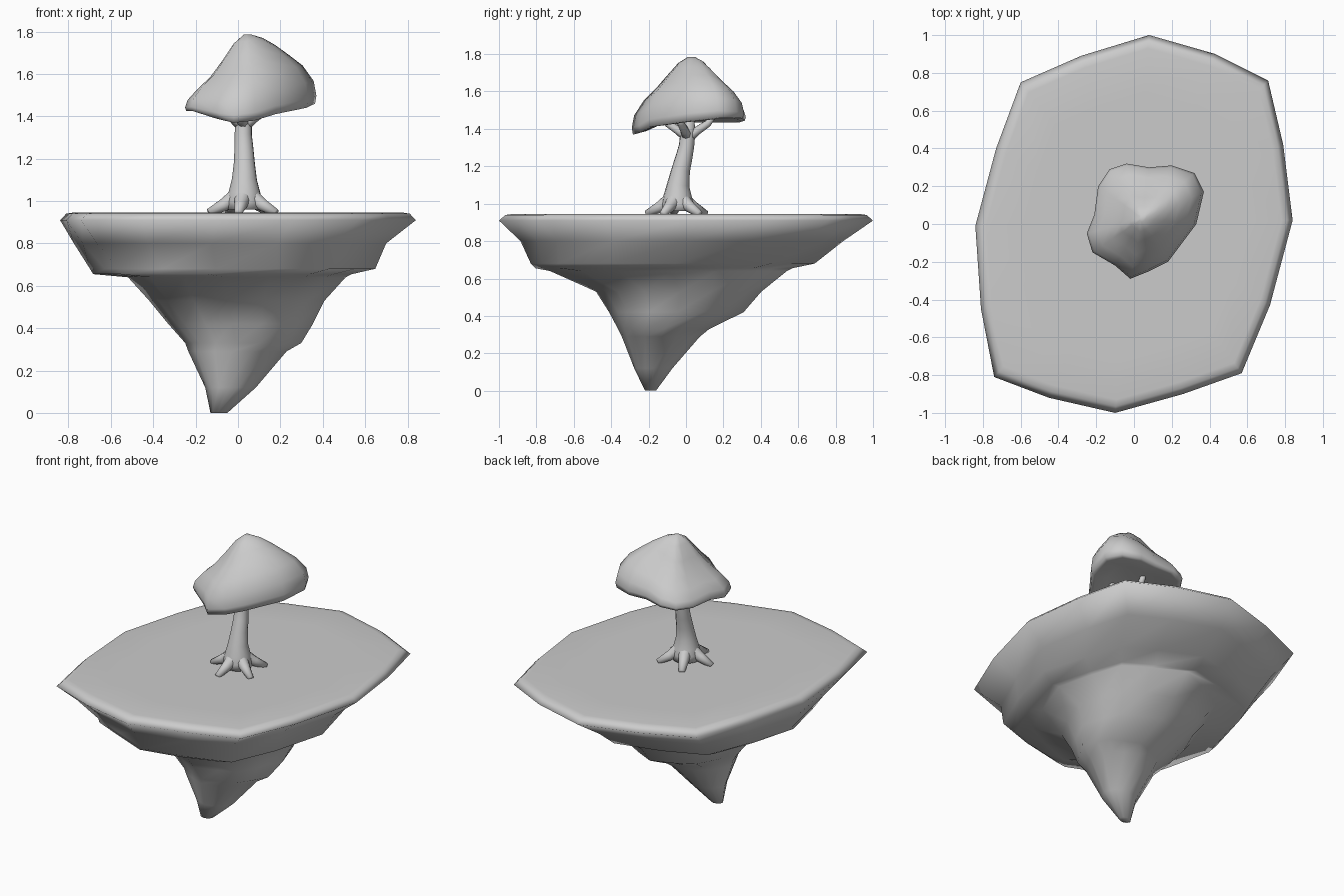
import bpy, bmesh, math
from mathutils import Vector

cube = bpy.data.objects.get("Cube")
if cube:
    bpy.data.objects.remove(cube, do_unlink=True)

grey = bpy.data.materials.new("stone_grey")
grey.use_nodes = True
colour = (0.6, 0.6, 0.6, 1)
grey.diffuse_color = colour
grey.node_tree.nodes["Principled BSDF"].inputs["Base Color"].default_value = colour


def loft(name, rings):
    """Skin a stack of equal-length rings, cap both ends and shade smooth."""
    bm = bmesh.new()
    loops = [[bm.verts.new(p) for p in ring] for ring in rings]
    n = len(loops[0])
    for a, b in zip(loops, loops[1:]):
        for i in range(n):
            j = (i + 1) % n
            bm.faces.new((a[i], a[j], b[j], b[i]))
    bm.faces.new(loops[0])
    bm.faces.new(loops[-1])
    bmesh.ops.recalc_face_normals(bm, faces=bm.faces)
    mesh = bpy.data.meshes.new(name)
    bm.to_mesh(mesh)
    bm.free()
    mesh.materials.append(grey)
    mesh.shade_smooth()
    obj = bpy.data.objects.new(name, mesh)
    bpy.context.collection.objects.link(obj)


def tube(name, path, sides=10):
    """Round limb through (x, y, z, radius) points."""
    pts = [Vector(p[:3]) for p in path]
    rings = []
    for i, p in enumerate(pts):
        d = (pts[min(i + 1, len(pts) - 1)] - pts[max(i - 1, 0)]).normalized()
        side = d.cross(Vector((0.3, 1, 0.1))).normalized()
        up = side.cross(d)
        ring = []
        for k in range(sides):
            a = math.tau * k / sides
            ring.append(p + (side * math.cos(a) + up * math.sin(a)) * path[i][3])
        rings.append(ring)
    loft(name, rings)


# Floating island: flat top, sharp rim, overhanging shelf, tapering spike
rim = [(.08, 1), (.43, .9), (.71, .76), (.79, .42), (.84, .02), (.72, -.43),
       (.57, -.79), (.26, -.9), (-.1, -1), (-.45, -.92), (-.74, -.81),
       (-.81, -.45), (-.84, -.01), (-.73, .4), (-.6, .75), (-.28, .89)]
# height, x min, x max, y min, y max, corner pull-in
levels = [(.8, -.775, .70, -.89, .845, .97), (.68, -.70, .65, -.845, .70, .9),
          (.655, -.685, .54, -.82, .58, .9), (.64, -.52, .51, -.74, .55, .9),
          (.53, -.42, .41, -.49, .41, .9), (.42, -.33, .355, -.42, .315, .88),
          (.33, -.25, .30, -.37, .13, .86), (.29, -.235, .23, -.35, .08, .85),
          (.12, -.155, .085, -.28, -.07, .85), (0, -.13, -.05, -.22, -.16, .85)]
rings = [[(x * s, y * s, z) for x, y in rim]
         for s, z in ((.7, .945), (.93, .945), (.965, .94), (1, .91))]
for z, x0, x1, y0, y1, pull in levels:
    cx, cy = (x0 + x1) / 2, (y0 + y1) / 2
    ring = []
    for x, y in rim:
        corner = min(1, abs(x * y) / .5)
        # two opposite corners of the shelf bulge further out
        swell = .1 if x * y < 0 and .65 < z < .7 else 0
        s = 1 + (pull + swell - 1) * corner
        ring.append((cx + x / .84 * (x1 - x0) / 2 * s, cy + y * (y1 - y0) / 2 * s, z))
    rings.append(ring)
loft("island", rings)

# Trunk with a slight lean and a flared foot
tube("trunk", [(.03, -.045, .96, .085), (.03, -.045, 1.0, .085), (.03, -.045, 1.04, .076),
               (.03, -.042, 1.1, .06), (.03, -.028, 1.18, .05), (.028, -.01, 1.25, .045),
               (.025, .003, 1.31, .041), (.025, .01, 1.38, .04), (.025, .01, 1.45, .035)], 14)

# Splayed roots
for i in range(5):
    a = math.radians(-100 + 72 * i)
    c, s = math.cos(a), math.sin(a)
    tube("root_%d" % (i + 1), [(.03 + c * r, -.045 + s * r, z, w) for r, z, w in
         ((.01, 1.05, .045), (.05, 1.01, .04), (.1, .98, .03), (.17, .945, .018))], 10)

# Short branches under the crown
for i, a in enumerate((80, 200, 265, 340)):
    c, s = math.cos(math.radians(a)), math.sin(math.radians(a))
    tube("branch_%d" % (i + 1), [(.025 + c * r, .01 + s * r, z, w) for r, z, w in
         ((0, 1.35, .03), (.05, 1.39, .024), (.11, 1.43, .02), (.14, 1.47, .016))], 8)

# Lumpy crown: x, y and height of the lower edge
edge = [(-.04, .32, 1.44), (.08, .3, 1.45), (.2, .31, 1.45), (.32, .27, 1.45),
        (.37, .17, 1.45), (.33, 0, 1.43), (.18, -.2, 1.4), (.08, -.25, 1.37),
        (-.02, -.29, 1.36), (-.1, -.22, 1.38), (-.22, -.15, 1.42),
        (-.25, -.05, 1.42), (-.21, .05, 1.43), (-.19, .2, 1.43), (-.13, .29, 1.43)]
ax, ay, top = .045, .03, 1.785
rings = [[(ax + (x - ax) * s, ay + (y - ay) * s, 1.46 + (z - 1.46) * s * s)
          for x, y, z in edge] for s in (.2, .6, .9)]
for s, h in ((.98, .02), (1, .1), (.96, .25), (.8, .43), (.6, .58), (.4, .76), (.22, .92), (.06, 1)):
    # fuller on the left and front, flatter on the right
    swell = math.sin(math.pi * h)
    rings.append([(ax + (x - ax) * s, ay + (y - ay) * s,
                   z + (top - z) * h + swell * (.18 * (x - ax) - .07 * y)) for x, y, z in edge])
loft("crown", rings)
